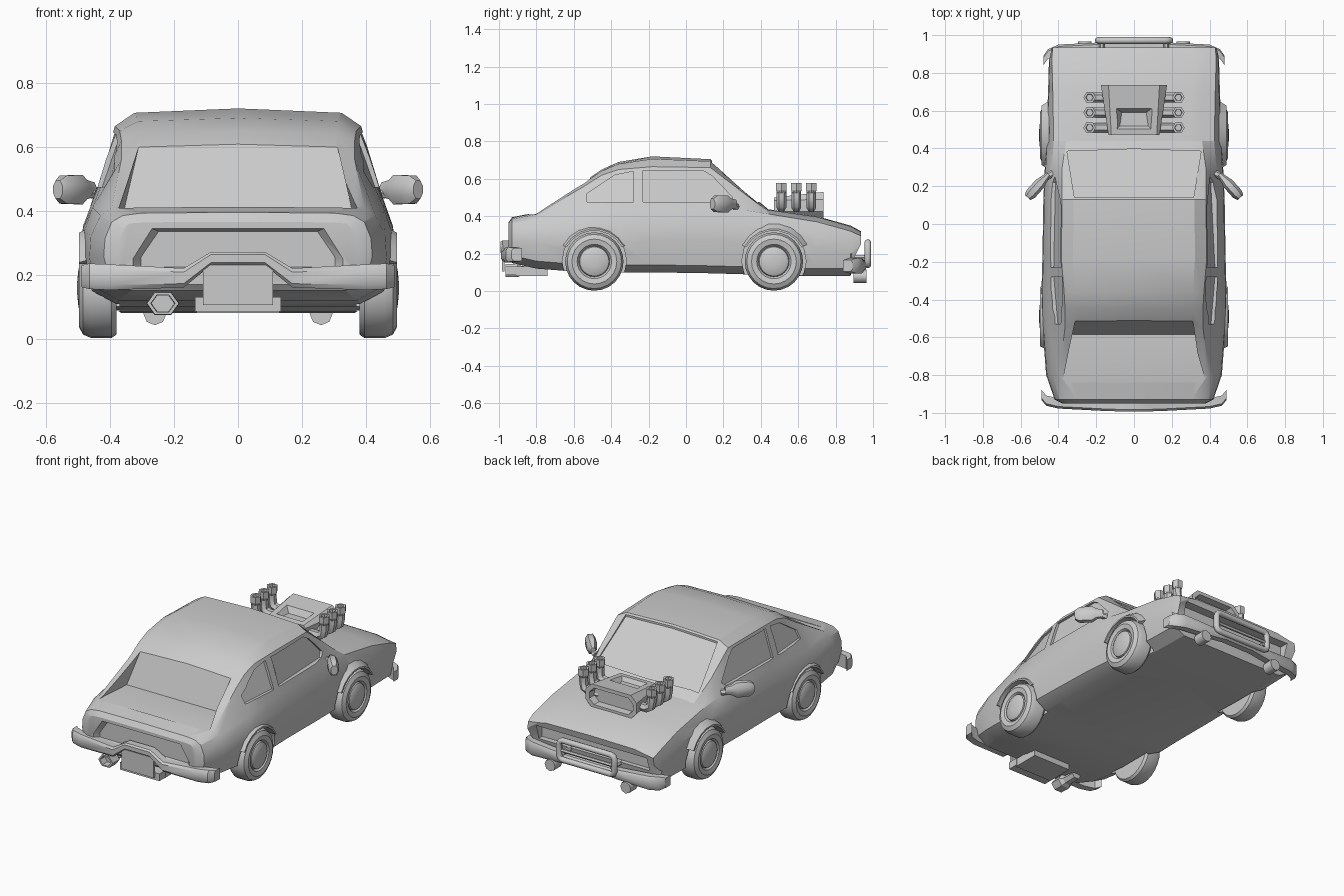
import bpy, bmesh, math
from mathutils import Vector, Matrix
from mathutils.bvhtree import BVHTree

if "Cube" in bpy.data.objects:
    bpy.data.objects.remove(bpy.data.objects["Cube"])


def mesh(name, verts, faces):
    me = bpy.data.meshes.new(name)
    me.from_pydata([tuple(v) for v in verts], [], faces)
    bm = bmesh.new()
    bm.from_mesh(me)
    bmesh.ops.remove_doubles(bm, verts=bm.verts, dist=1e-5)
    bmesh.ops.recalc_face_normals(bm, faces=bm.faces)
    bm.to_mesh(me)
    bm.free()
    ob = bpy.data.objects.new(name, me)
    bpy.context.collection.objects.link(ob)
    return ob


def loft(name, rings, loop=False):
    n, m = len(rings[0]), len(rings)
    verts = [v for r in rings for v in r]
    faces = []
    for i in range(m if loop else m - 1):
        a, b = i * n, ((i + 1) % m) * n
        faces += [(a + j, a + (j + 1) % n, b + (j + 1) % n, b + j) for j in range(n)]
    if not loop:
        faces += [tuple(range(n)), tuple(range((m - 1) * n, m * n))]
    return mesh(name, verts, faces)


def activate(ob):
    bpy.ops.object.select_all(action='DESELECT')
    ob.select_set(True)
    bpy.context.view_layer.objects.active = ob


def smooth(ob, deg=32):
    activate(ob)
    bpy.ops.object.shade_smooth_by_angle(angle=math.radians(deg))
    return ob


def cut(ob, cutter):
    cutter.hide_render = True
    mod = ob.modifiers.new("cut", 'BOOLEAN')
    mod.operation, mod.solver, mod.object = 'DIFFERENCE', 'EXACT', cutter
    activate(ob)
    bpy.ops.object.modifier_apply(modifier=mod.name)
    bpy.data.objects.remove(cutter)


def hexa(name, low, high):
    return loft(name, [low, high])


def box(name, x0, x1, y0, y1, z0, z1):
    q = [(x0, y0), (x1, y0), (x1, y1), (x0, y1)]
    return loft(name, [[(x, y, z) for x, y in q] for z in (z0, z1)])


def lathe_x(name, profile, y, z, side=1, n=24):
    return loft(name, [[(side * x, y + r * math.cos(2 * math.pi * k / n), z + r * math.sin(2 * math.pi * k / n))
                        for k in range(n)] for x, r in profile])


def tube(name, pts, r, res=2, cyclic=False):
    cu = bpy.data.curves.new(name, 'CURVE')
    cu.dimensions, cu.bevel_depth, cu.bevel_resolution, cu.use_fill_caps = '3D', r, res, True
    sp = cu.splines.new('POLY')
    sp.points.add(len(pts) - 1)
    for p, co in zip(sp.points, pts):
        p.co = (*co, 1)
    sp.use_cyclic_u = cyclic
    ob = bpy.data.objects.new(name, cu)
    bpy.context.collection.objects.link(ob)
    activate(ob)
    bpy.ops.object.convert(target='MESH')
    return smooth(bpy.context.view_layer.objects.active, 50)


# body shell: y, floor, half width, belt x, belt z, roof edge x, roof edge z, top z
stations = [
    (-.95, .17, .38, .36, .345, .34, .36, .365), (-.93, .15, .42, .395, .365, .36, .385, .395),
    (-.80, .12, .465, .43, .385, .395, .41, .42), (-.545, .10, .485, .455, .41, .365, .56, .585),
    (-.45, .10, .49, .455, .42, .365, .62, .65), (-.36, .10, .49, .455, .43, .37, .65, .69),
    (-.18, .10, .485, .455, .435, .385, .665, .72), (.13, .095, .48, .45, .44, .38, .66, .705),
    (.30, .09, .472, .435, .435, .38, .53, .555), (.44, .085, .465, .425, .412, .36, .425, .437),
    (.70, .08, .455, .43, .37, .36, .387, .40), (.88, .08, .45, .435, .32, .39, .335, .35),
    (.935, .11, .44, .43, .295, .36, .305, .32)]
rings = []
for y, zb, w, xb, zl, xr, zr, zt in stations:
    h = zl - zb
    half = [(0, zb), (.8 * w, zb), (.96 * w, zb + .04), (w, zb + .5 * h), (w * .99, zb + .76 * h),
            (xb, zl), (xr, zr), (xr * .84, zr + .75 * (zt - zr)), (0, zt)]
    ring = half + [(-x, z) for x, z in half[-2:0:-1]]
    rings.append([(x, y - (.05 if y > .9 and z < .25 else 0), z) for x, z in ring])
body = loft("body", rings)

bm = bmesh.new()
bm.from_mesh(body.data)
bvh = BVHTree.FromBMesh(bm)
bm.free()


def window_cutter(points, direction, depth):
    d = Vector(direction)
    hits = [bvh.ray_cast(Vector(p) - d * 2, d)[0] for p in points]
    return loft("window_cutter", [[h + d * depth for h in hits], [h - d * .12 for h in hits]])


# recessed glass: windscreen and side windows
cutters = [window_cutter([(x, .385 + .012 * (x == 0), 0) for x in (-.355, 0, .355)] +
                         [(x, .14, 0) for x in (.315, 0, -.315)], (0, 0, -1), .012)]
door = [(-.23, .475), (-.23, .645), (.09, .645), (.14, .615), (.25, .50), (.22, .475)]
quarter = [(-.28, .475), (-.28, .64), (-.38, .62), (-.53, .52), (-.53, .475)]
for s in (1, -1):
    for shape in (door, quarter):
        cutters.append(window_cutter([(0, y, z) for y, z in shape], (-s, 0, 0), .014))
    # wheel arches
    for wy in (-.49, .47):
        cutters.append(lathe_x("arch_cutter", [(.37, .172), (.6, .172)], wy, .16, s, 16))
# sunken rear window between the buttresses
cutters.append(hexa("rear_window_cutter",
                    [(-.355, -.585, .408), (.355, -.585, .408), (.375, -.84, .408), (-.375, -.84, .408)],
                    [(-.305, -.505, .625), (.305, -.505, .625), (.305, -.86, .625), (-.305, -.86, .625)]))
# tail panel recess and grille recess
tail = [(-.33, .215), (.33, .215), (.33, .25), (.27, .345), (-.27, .345), (-.33, .25)]
cutters.append(loft("tail_cutter", [[(x, -1.1, z) for x, z in tail],
                                    [(x, -.952, z) for x, z in tail],
                                    [(x * .92, -.92, .28 + (z - .28) * .85) for x, z in tail]]))
cutters.append(box("grille_cutter", -.38, .38, .87, 1.1, .19, .28))
for c in cutters:
    cut(body, c)
smooth(body, 28)

# wheels and arch flares
tyre = [(.38, .02), (.38, .145), (.395, .156), (.46, .156), (.485, .145), (.498, .12), (.492, .092), (.478, .082),
        (.49, .078), (.499, .06), (.503, .02)]
for s in (1, -1):
    for tag, wy, xo in (("rear", -.49, .497), ("front", .47, .49)):
        smooth(lathe_x(tag + "_wheel", tyre, wy, .158, s, 24))
        arc = []
        for k in range(8):
            a = math.radians(28 + k * 124 / 7)
            c, n = math.cos(a), math.sin(a)
            arc.append([(s * x, wy + r * c, .155 + r * n) for x, r in
                        ((.43, .168), (xo, .168), (xo, .178), (.45, .205))])
        smooth(loft(tag + "_arch_flare", arc), 40)


# bumpers: chamfered section swept along x
def bumper(name, half, depth):
    path = half + [(-x, y, z, h) for x, y, z, h in half[::-1]]
    sec = [(-1, -.6), (-.6, -1), (1, -1), (1, 1), (-.6, 1), (-1, .6)]
    sg = 1 if half[0][1] < 0 else -1
    return smooth(loft(name, [[(x, y + sg * a * depth, z + b * h) for a, b in sec] for x, y, z, h in path]), 35)


bumper("rear_bumper", [(.49, -.905, .195, .034), (.465, -.935, .195, .04), (.40, -.95, .192, .04),
                       (.17, -.962, .19, .03), (.085, -.965, .25, .021)], .027)
bumper("front_bumper", [(.48, .865, .135, .03), (.455, .90, .135, .042), (.40, .925, .135, .042),
                        (.20, .935, .135, .03), (.1, .94, .14, .025)], .025)

# number plate, its bracket and the silencer
box("number_plate", -.11, .11, -.985, -.97, .105, .23)
box("plate_bracket", -.135, .135, -.965, -.90, .085, .13)
box("silencer", -.13, .13, -.91, -.74, .08, .13)


# exhaust tip with a hollow end
def hexring(cx, y, cz, r):
    return [(cx + r * math.cos(math.pi * k / 3), y, cz + r * .8 * math.sin(math.pi * k / 3)) for k in range(6)]


loft("exhaust", [hexring(-.235, y, .11, r) for y, r in ((-.80, .03), (-.88, .035), (-.90, .052), (-.965, .05),
                                                        (-.965, .038), (-.92, .036))])

# bull bar
loop = []
for cx, cz, a0 in ((.165, .235, 0), (-.165, .235, 90), (-.165, .165, 180), (.165, .165, 270)):
    for k in range(3):
        a = math.radians(a0 + 45 * k)
        loop.append((cx + .025 * math.cos(a), .972, cz + .025 * math.sin(a)))
tube("bull_bar", loop, .018, 2, True)
tube("bull_bar_rail", [(-.19, .968, .195), (.19, .968, .195)], .011, 1)
for s in (1, -1):
    tube("bull_bar_arm", [(s * .17, .88, .18), (s * .17, .97, .18)], .014, 1)
    # fog lamps under the front bumper
    tube("fog_lamp", [(s * .26, .895, .078), (s * .26, .915, .078), (s * .26, .965, .078)], .036, 2)


# engine scoop with front mouth and top recess
def scoop_ring(y, w, z0, z1, c):
    return [(-w, y, z0 + c), (-w + c, y, z0), (w - c, y, z0), (w, y, z0 + c),
            (w, y, z1 - c), (w - c, y, z1), (-w + c, y, z1), (-w, y, z1 - c)]


scoop = loft("engine_scoop", [scoop_ring(.47, .135, .41, .50, .015), scoop_ring(.735, .175, .385, .53, .04),
                              scoop_ring(.735, .15, .405, .508, .032), scoop_ring(.69, .145, .408, .505, .032)])
cut(scoop, hexa("scoop_cutter", [(-.075, .52, .48), (.075, .52, .48), (.065, .59, .48), (-.065, .59, .48)],
                [(-.105, .485, .53), (.105, .485, .53), (.105, .62, .53), (-.105, .62, .53)]))

# intake trumpets, three a side
for s in (1, -1):
    for y in (.51, .59, .67):
        tube("intake_pipe", [(s * .12, y, .445), (s * .20, y, .445), (s * .228, y, .46), (s * .235, y, .50),
                             (s * .235, y, .54)], .026, 1)
        loft("intake_trumpet", [[(s * .235 + r * math.cos(math.pi * k / 3), y + r * math.sin(math.pi * k / 3), z)
                                 for k in range(6)] for z, r in ((.525, .026), (.54, .033), (.577, .033),
                                                                 (.577, .02), (.55, .018))])

    # door mirrors
    octa = [(-.5, -1), (.5, -1), (1, -.4), (1, .4), (.5, 1), (-.5, 1), (-1, .4), (-1, -.4)]
    rot = Matrix.Rotation(math.radians(-48), 3, 'Z')
    secs = []
    for t, w, h in ((-.085, .014, .022), (-.045, .022, .03), (-.02, .03, .046), (.055, .03, .044), (.08, .02, .028)):
        ring = [Vector((.51, .20, .466)) + rot @ Vector((t, a * w, b * h)) for a, b in octa]
        secs.append([(s * p.x, p.y, p.z) for p in ring])
    smooth(loft("door_mirror", secs), 40)
    tube("mirror_stem", [(s * .43, .27, .45), (s * .485, .235, .46)], .018, 1)
